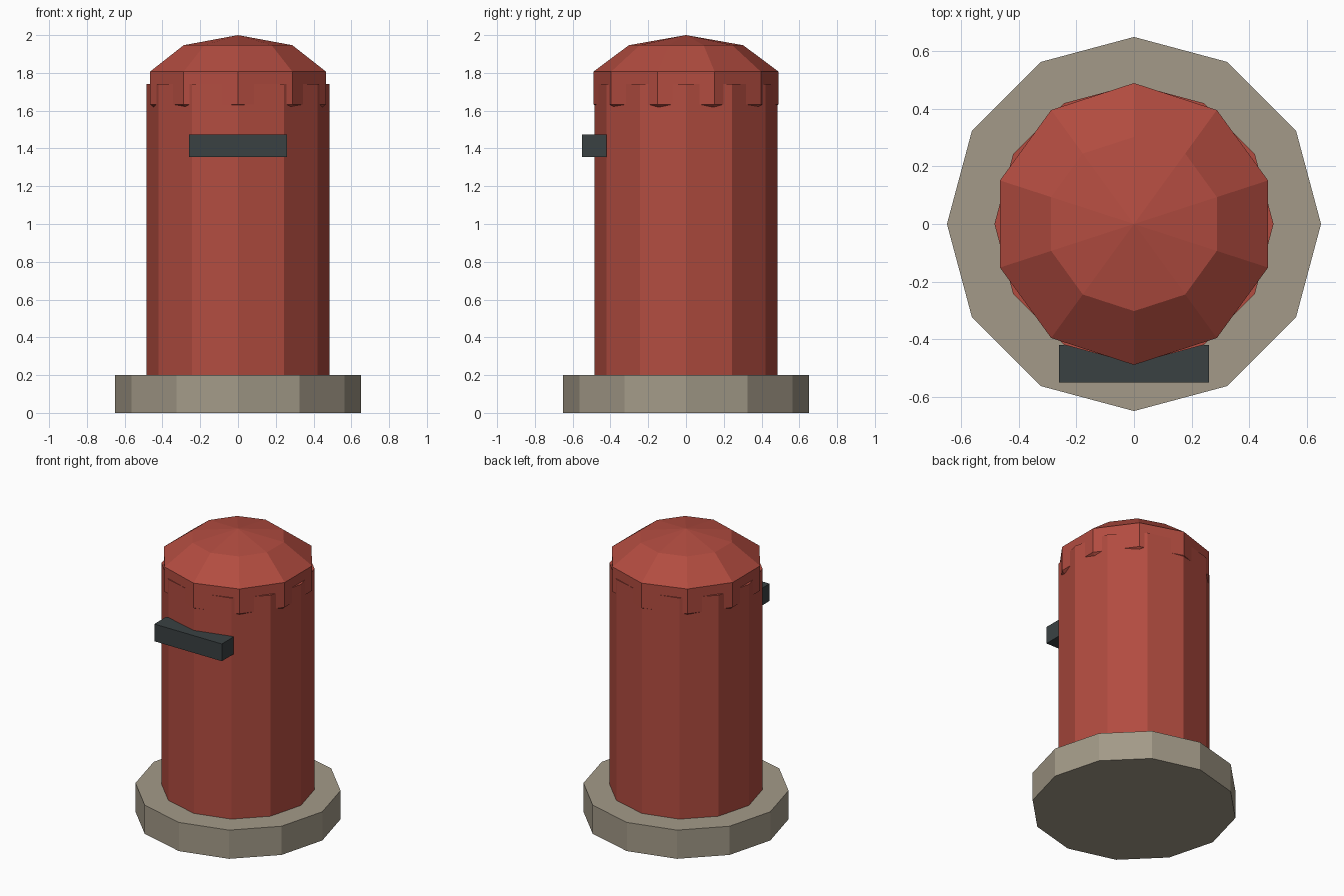
import bpy
import bmesh
from mathutils import Matrix

cube = bpy.data.objects.get("Cube")
if cube:
    bpy.data.objects.remove(cube, do_unlink=True)


def make_material(name, rgb):
    mat = bpy.data.materials.new(name)
    mat.use_nodes = True
    color = (*rgb, 1.0)
    mat.diffuse_color = color
    mat.node_tree.nodes["Principled BSDF"].inputs["Base Color"].default_value = color
    return mat


def add_part(name, bm, mat):
    """Turn a bmesh into a flat-shaded object with one material."""
    bmesh.ops.recalc_face_normals(bm, faces=bm.faces)
    mesh = bpy.data.meshes.new(name)
    bm.to_mesh(mesh)
    bm.free()
    mesh.materials.append(mat)
    obj = bpy.data.objects.new(name, mesh)
    bpy.context.collection.objects.link(obj)
    return obj


def drum(name, radius, bottom, top, mat, sides=12):
    bm = bmesh.new()
    bmesh.ops.create_cone(bm, cap_ends=True, segments=sides, radius1=radius,
                          radius2=radius, depth=top - bottom,
                          matrix=Matrix.Translation((0, 0, (bottom + top) / 2)))
    return add_part(name, bm, mat)


red = make_material("red paint", (0.445, 0.072, 0.051))
stone = make_material("grey stone", (0.366, 0.323, 0.246))
dark = make_material("dark metal", (0.042, 0.053, 0.055))

# Plinth and pillar
drum("base", 0.65, 0.0, 0.2, stone)
drum("body", 0.485, 0.2, 1.74, red)

# Domed cap: a flattened low-poly sphere sunk into the pillar
bm = bmesh.new()
bmesh.ops.create_uvsphere(
    bm, u_segments=10, v_segments=5, radius=1.0,
    matrix=Matrix.Translation((0, 0, 1.72)) @ Matrix.Diagonal((0.515, 0.515, 0.28, 1)))
add_part("cap", bm, red)

# Slot block on the front
bm = bmesh.new()
bmesh.ops.create_cube(
    bm, size=1.0,
    matrix=Matrix.Translation((0, -0.485, 1.415)) @ Matrix.Diagonal((0.52, 0.13, 0.12, 1)))
add_part("slot", bm, dark)
